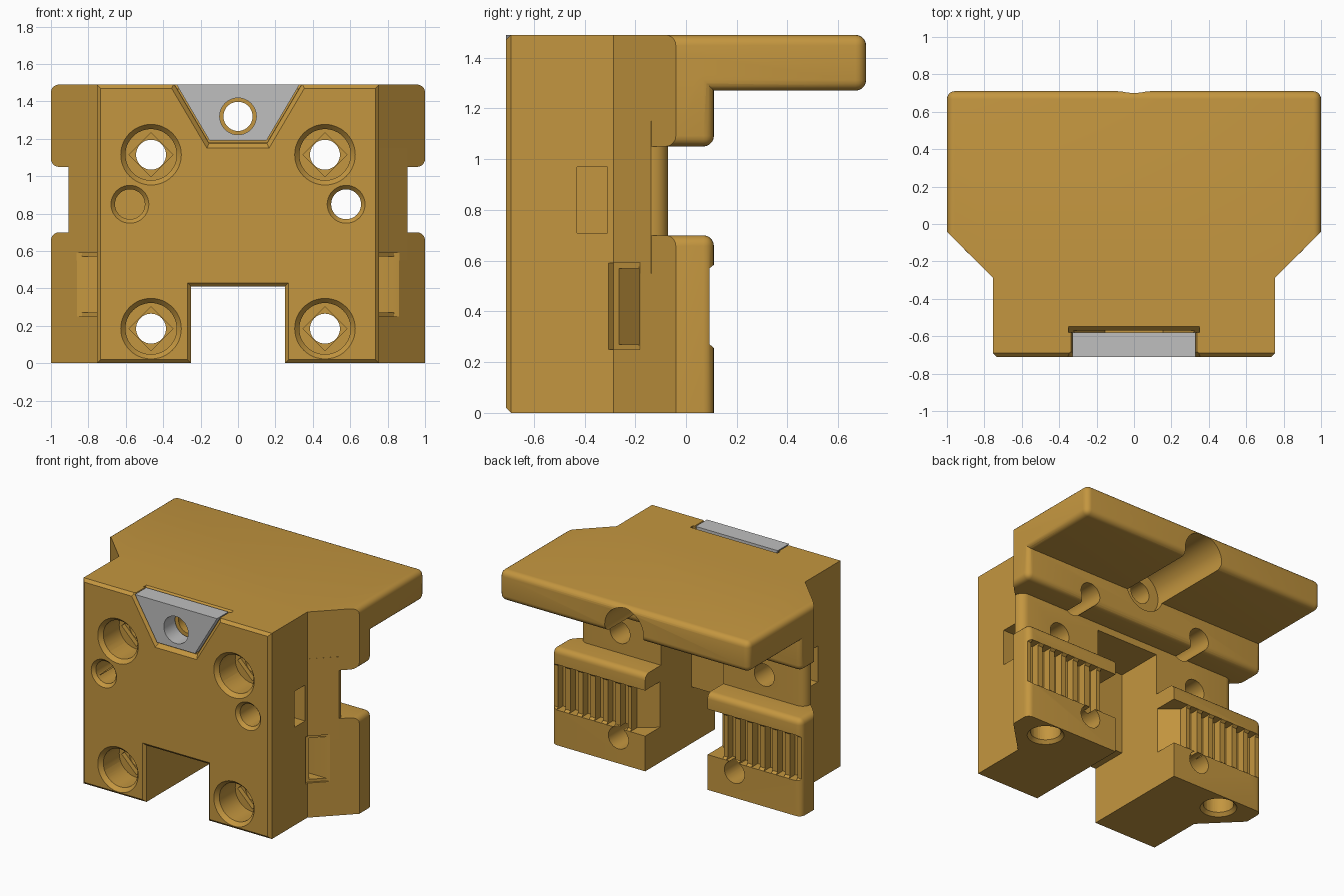
import bpy, bmesh, math

if "Cube" in bpy.data.objects:
    bpy.data.objects.remove(bpy.data.objects["Cube"])


def material(name, col):
    m = bpy.data.materials.new(name)
    m.diffuse_color = (*col, 1)
    m.use_nodes = True
    m.node_tree.nodes["Principled BSDF"].inputs["Base Color"].default_value = m.diffuse_color
    return m


ORANGE = material("amber_plastic", (0.55, 0.305, 0.05))
GREY = material("light_grey", (0.52, 0.52, 0.52))


def prism(name, pts, a, b, axis, pts2=None, mat=ORANGE, bevel=None):
    """Loft a 2D outline from a to b along an axis; bevel = (edge rule, radius)."""
    place = {'x': lambda p, t: (t, p[0], p[1]),
             'y': lambda p, t: (p[0], t, p[1]),
             'z': lambda p, t: (p[0], p[1], t)}[axis]
    bm = bmesh.new()
    lo = [bm.verts.new(place(p, a)) for p in pts]
    hi = [bm.verts.new(place(p, b)) for p in (pts2 or pts)]
    bm.faces.new(lo)
    bm.faces.new(hi)
    n = len(pts)
    for i in range(n):
        j = (i + 1) % n
        bm.faces.new((lo[i], lo[j], hi[j], hi[i]))
    bmesh.ops.recalc_face_normals(bm, faces=bm.faces)
    if bevel:
        rule, radius = bevel
        edges = [e for e in bm.edges if rule(e)]
        bmesh.ops.bevel(bm, geom=edges, offset=radius, segments=5,
                        profile=0.5, affect='EDGES')
    me = bpy.data.meshes.new(name)
    bm.to_mesh(me)
    bm.free()
    me.materials.append(mat)
    ob = bpy.data.objects.new(name, me)
    bpy.context.collection.objects.link(ob)
    return ob


def rect(u0, u1, v0, v1):
    return [(u0, v0), (u1, v0), (u1, v1), (u0, v1)]


def circle(cx, cz, r, n=40):
    return [(cx + r * math.cos(2 * math.pi * i / n),
             cz + r * math.sin(2 * math.pi * i / n)) for i in range(n)]


def combine(target, tool, op='DIFFERENCE'):
    mod = target.modifiers.new("bool", 'BOOLEAN')
    mod.operation, mod.solver, mod.object = op, 'EXACT', tool
    dg = bpy.context.evaluated_depsgraph_get()
    dg.update()
    me = bpy.data.meshes.new_from_object(target.evaluated_get(dg))
    target.modifiers.clear()
    target.data = me
    bpy.data.objects.remove(tool)


def footprint(back, xmax=1.0, kink=-0.04):
    half = [(0.735, -0.71), (0.755, -0.69), (0.755, -0.285), (xmax, kink), (xmax, back)]
    return half + [(-x, y) for x, y in reversed(half)]


def rounding(back, levels, ymin):
    """Back corner uprights, plus rim edges at the given heights."""
    def rule(e):
        p, q = (v.co for v in e.verts)
        if abs(p.z - q.z) > 0.01:
            return p.y > back - 0.01
        return any(abs(p.z - z) < 0.001 for z in levels) and (p.y + q.y) / 2 > ymin
    return rule


# Carriage body: top shelf, ledge, recessed waist and lower block
body = prism("carriage_body", footprint(0.71), 1.27, 1.49, 'z',
             bevel=(rounding(0.71, (1.27, 1.49), 0.0), 0.042))
ledge = prism("ledge", footprint(0.11), 1.05, 1.40, 'z',
              bevel=(rounding(0.11, (1.05,), 0.0), 0.042))
waist = prism("waist", footprint(-0.07, 0.905, -0.138), 0.55, 1.15, 'z',
              bevel=(rounding(-0.07, (), 9), 0.06))
lower = prism("lower_block", footprint(0.11), 0.0, 0.70, 'z',
              bevel=(rounding(0.11, (0.70,), 0.0), 0.042))
for part in (ledge, waist, lower):
    combine(body, part, 'UNION')


def cut(*args, **kw):
    combine(body, prism("cutter", *args, **kw))


# Central channel between the legs, with a front plate left above it
cut([(-1, -0.1), (1, -0.1), (1, 1.0), (-0.42, 1.0), (-0.42, 0.41), (-1, 0.41)],
    -0.25, 0.25, 'x')
cut(rect(-0.29, 0.29, -0.1, 0.45), -0.73, -0.69, 'y', pts2=rect(-0.25, 0.25, -0.1, 0.41))

# Chamfers along the top and bottom front edges
cut([(-0.74, 1.44), (-0.66, 1.52), (-0.74, 1.52)], -1.1, 1.1, 'x')
cut([(-0.74, 0.05), (-0.66, -0.03), (-0.74, -0.03)], -1.1, 1.1, 'x')


def trapezoid(bottom, half, top=1.6):
    wide = half + (top - bottom) * 0.59
    return [(-half, bottom), (half, bottom), (wide, top), (-wide, top)]


# Seat for the front insert, its screw hole and the groove under the shelf
cut(trapezoid(1.18, 0.155), -0.8, -0.57, 'y')
cut(trapezoid(1.13, 0.175), -0.73, -0.685, 'y', pts2=trapezoid(1.175, 0.155))
cut([(-0.58, 1.455), (-0.53, 1.51), (-0.58, 1.51)], -0.35, 0.35, 'x')
cut(circle(0, 1.32, 0.078), -0.62, 0.3, 'y')
cut(circle(0, 1.32, 0.155), 0.06, 0.8, 'y')

for s in (-1, 1):
    # Counterbored corner screw holes with a square step at the bottom
    for z in (1.115, 0.185):
        x = s * 0.465
        cut(circle(x, z, 0.08), -0.8, 0.3, 'y')
        cut(circle(x, z, 0.137, 48), -0.8, -0.50, 'y')
        cut(circle(x, z, 0.118, 4), -0.52, -0.465, 'y')
        cut(circle(x, z, 0.18, 48), -0.73, -0.68, 'y', pts2=circle(x, z, 0.135, 48))
    # Middle screw holes and their side nut slots
    cut(circle(s * 0.578, 0.85, 0.08), -0.8, 0.3, 'y')
    cut(circle(s * 0.578, 0.85, 0.12), -0.73, -0.685, 'y', pts2=circle(s * 0.578, 0.85, 0.078))
    cut(rect(-0.43, -0.31, 0.71, 0.97), s * 0.44, s * 1.1, 'x')
    # Wedge pockets in the sloped sides, with a chamfered mouth
    cut([(s * 0.755, -0.265), (s * 0.95, -0.265), (s * 0.95, -0.185), (s * 0.675, -0.185)],
        0.27, 0.57, 'z')
    cut([(s * 0.735, -0.285), (s * 0.80, -0.35), (s * 0.95, -0.2), (s * 0.865, -0.178),
         (s * 0.835, -0.185)], 0.25, 0.59, 'z')
    # Countersunk bores under the legs
    cut(circle(s * 0.74, -0.02, 0.10), -0.1, 0.2, 'z')
    cut(circle(s * 0.74, -0.02, 0.135), -0.015, 0.025, 'z', pts2=circle(s * 0.74, -0.02, 0.098))
    # Belt clamp: shallow recess with sloped lips, grooves and inner wedge
    cut([(0.13, 0.24), (0.13, 0.60), (0.093, 0.57), (0.093, 0.27)], s * 0.2, s * 1.1, 'x')
    for i in range(6):
        x = s * (0.43 + 0.1 * i)
        cut([(x - 0.03, 0.13), (x + 0.03, 0.13), (x + 0.03, 0.035), (x - 0.03, 0.035)],
            0.255, 0.585, 'z')
    cut([(s * 0.2, 0.13), (s * 0.37, 0.13), (s * 0.37, 0.035), (s * 0.2, -0.10)],
        0.255, 0.585, 'z')

# Front insert with a clearance hole
insert = prism("front_insert", trapezoid(1.19, 0.152, 1.49), -0.71, -0.58, 'y', mat=GREY)
combine(insert, prism("cutter", circle(0, 1.32, 0.098), -0.8, -0.5, 'y'))

for ob in (body, insert):
    bpy.ops.object.select_all(action='DESELECT')
    ob.select_set(True)
    bpy.context.view_layer.objects.active = ob
    bpy.ops.object.shade_smooth_by_angle(angle=math.radians(30))
